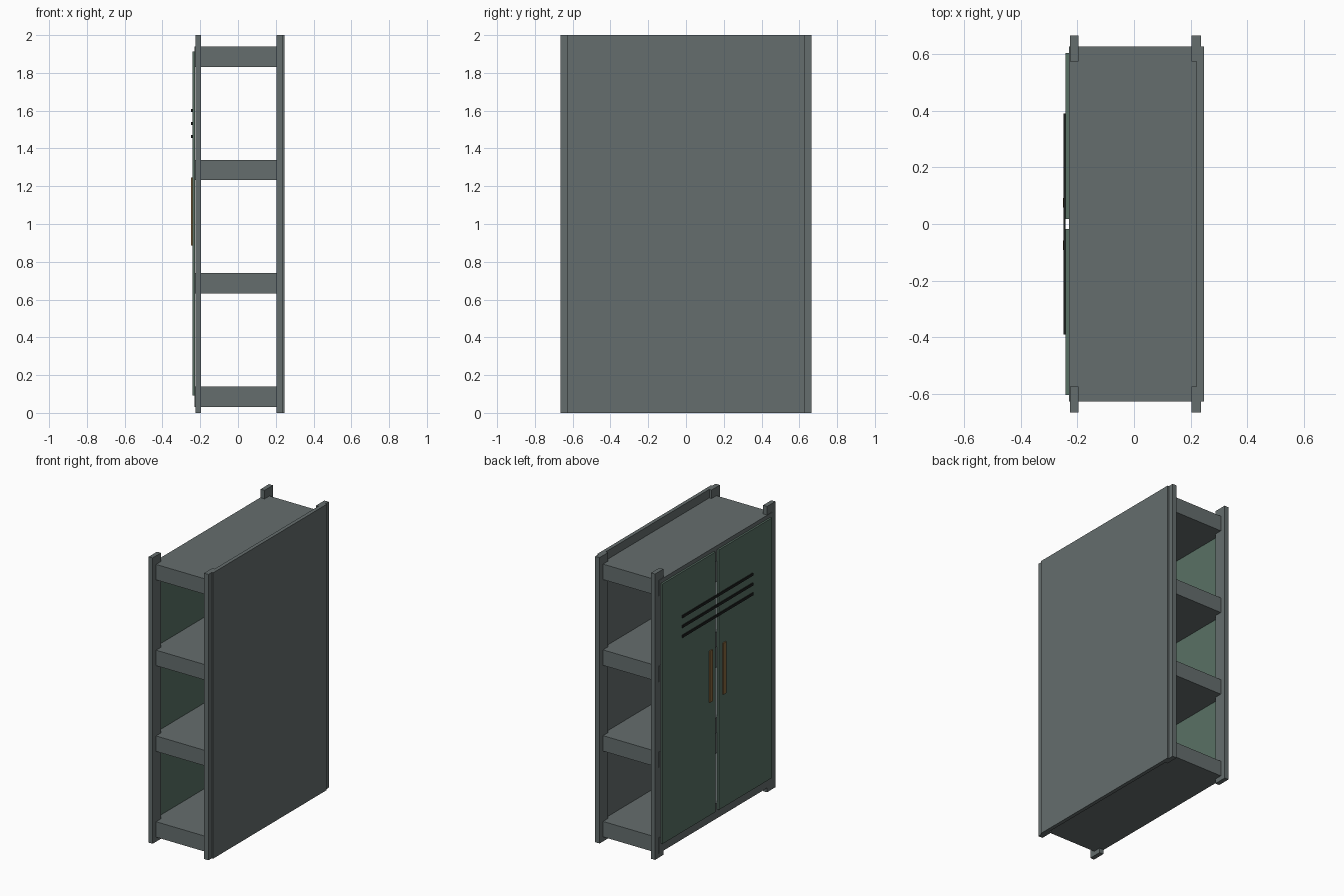
import bpy
import bmesh
from mathutils import Vector

if "Cube" in bpy.data.objects:
    bpy.data.objects.remove(bpy.data.objects["Cube"])


def material(name, rgb):
    m = bpy.data.materials.new(name)
    m.diffuse_color = (*rgb, 1)
    m.use_nodes = True
    m.node_tree.nodes["Principled BSDF"].inputs["Base Color"].default_value = m.diffuse_color
    return m


steel = material("grey_steel", (0.13, 0.155, 0.155))
green = material("green_paint", (0.10, 0.165, 0.13))
bronze = material("bronze", (0.25, 0.14, 0.05))
black = material("black", (0.012, 0.014, 0.013))


def box(name, x, y, z, mat):
    """Box from (min, max) ranges on each axis."""
    lo, hi = Vector((x[0], y[0], z[0])), Vector((x[1], y[1], z[1]))
    bm = bmesh.new()
    bmesh.ops.create_cube(bm, size=1)
    bmesh.ops.scale(bm, vec=hi - lo, verts=bm.verts)
    mesh = bpy.data.meshes.new(name)
    bm.to_mesh(mesh)
    bm.free()
    mesh.materials.append(mat)
    ob = bpy.data.objects.new(name, mesh)
    ob.location = (lo + hi) / 2
    bpy.context.collection.objects.link(ob)
    return ob


def span(side, near, far):
    """Range mirrored to the given side of y = 0."""
    return sorted((side * near, side * far))


# Back panel
box("back_panel", (0.221, 0.247), (-0.627, 0.627), (0, 2), steel)

# Deep shelves, the lowest and highest forming base and top
for i in range(4):
    z = 0.032 + 0.6 * i
    box(f"shelf_{i + 1}", (-0.229, 0.223), (-0.627, 0.627), (z, z + 0.108), steel)

for side, label in ((-1, "right"), (1, "left")):
    # Corner posts
    box(f"door_side_post_{label}", (-0.226, -0.195), span(side, 0.573, 0.665), (0, 2), steel)
    box(f"back_post_{label}", (0.203, 0.237), span(side, 0.573, 0.665), (0, 2), steel)
    # Door and its upright handle
    box(f"door_{label}", (-0.242, -0.228), span(side, 0.018, 0.604), (0.093, 1.912), green)
    box(f"handle_{label}", (-0.25, -0.241), span(side, 0.058, 0.091), (0.886, 1.246), bronze)

# Three dark vent slats across both doors
for i in range(3):
    z = 1.463 + 0.069 * i
    box(f"vent_slat_{i + 1}", (-0.248, -0.241), (-0.39, 0.39), (z - 0.009, z + 0.009), black)
